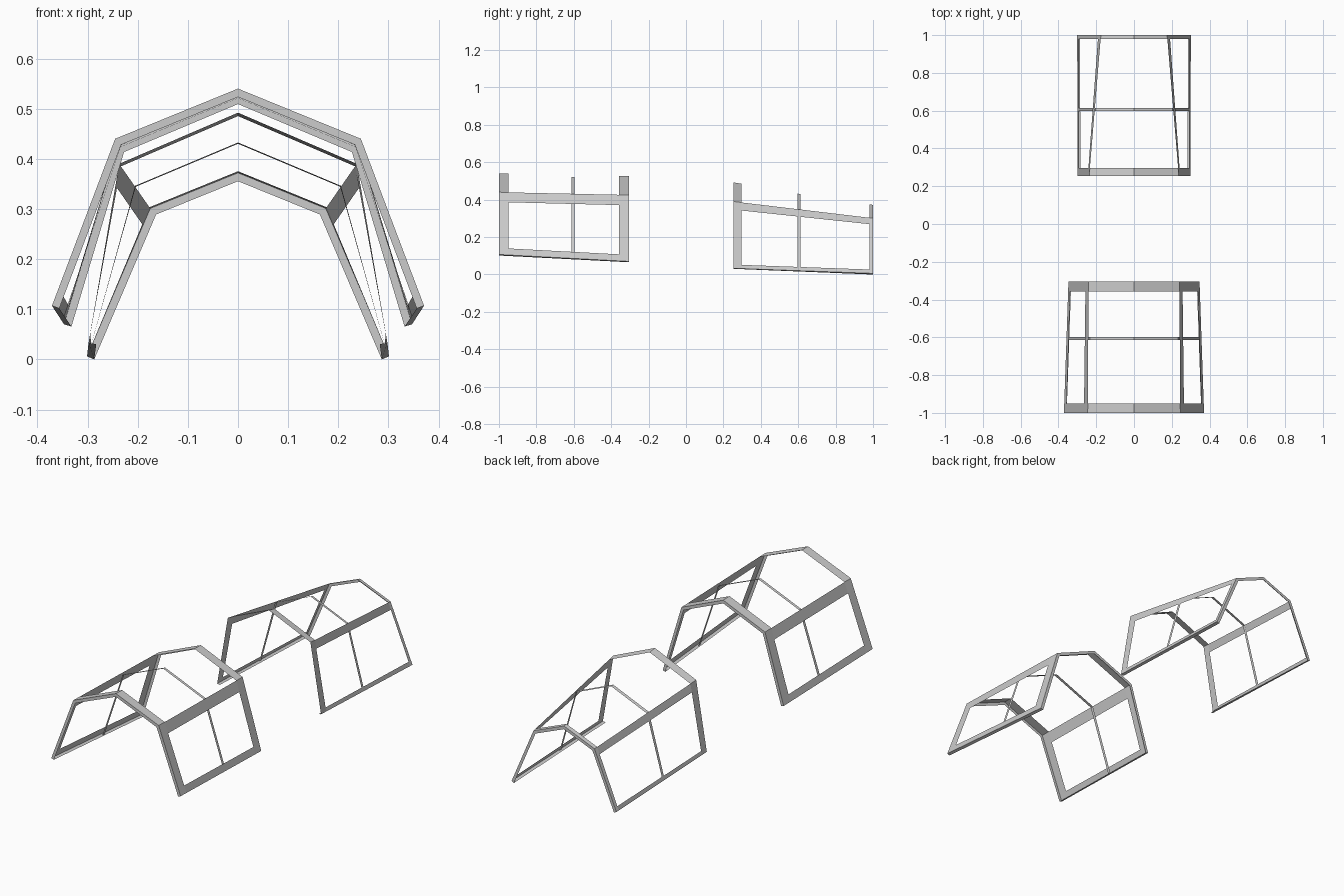
import bpy
from mathutils import Vector

if "Cube" in bpy.data.objects:
    bpy.data.objects.remove(bpy.data.objects["Cube"])


def make(name, verts, faces):
    me = bpy.data.meshes.new(name)
    me.from_pydata([tuple(v) for v in verts], [], faces)
    me.update()
    ob = bpy.data.objects.new(name, me)
    bpy.context.collection.objects.link(ob)
    return ob


def full(half):
    """Half profile (foot, shoulder, ridge) mirrored to five points."""
    return [Vector(p) for p in half] + [Vector((-x, z)) for x, z in half[-2::-1]]


def inset(pts, d):
    """Mitred inward offset of the open profile."""
    normals = []
    for a, b in zip(pts, pts[1:]):
        e = (b - a).normalized()
        normals.append(Vector((-e.y, e.x)))
    out = []
    for i, p in enumerate(pts):
        n0, n1 = normals[max(i - 1, 0)], normals[min(i, len(normals) - 1)]
        m = (n0 + n1).normalized()
        out.append(p + m * d / m.dot(n0))
    return out


def strip(name, ya, pa, yb, pb):
    verts = [(p.x, ya, p.y) for p in pa] + [(p.x, yb, p.y) for p in pb]
    n = len(pa)
    make(name, verts, [(i, i + 1, n + i + 1, n + i) for i in range(n - 1)])


def section(tag, y0, half0, y1, half1, w0, w1, rail, sill, lips, rib_y, rib_inset):
    p0, p1 = full(half0), full(half1)

    def at(y):
        t = (y - y0) / (y1 - y0)
        return [a.lerp(b, t) for a, b in zip(p0, p1)]

    ya, yb = y0 + w0, y1 - w1
    # end arches: sheet bands with an inward lip
    strip(tag + "_front_arch", y0, p0, ya, at(ya))
    strip(tag + "_rear_arch", yb, at(yb), y1, p1)
    for name, y, p, on in (("front", y0, p0, lips[0]), ("rear", y1, p1, lips[1])):
        if on:
            strip(f"{tag}_{name}_lip", y, p, y, inset(p, LIP))
    # thin middle rib
    strip(tag + "_middle_rib", rib_y - 0.008, inset(at(rib_y - 0.008), rib_inset),
          rib_y + 0.008, inset(at(rib_y + 0.008), rib_inset))

    # shoulder rails, sills and the lip under each sill
    for side, foot, shoulder in (("right", 0, 1), ("left", 4, 3)):
        def point(y, h, top):
            a, b = at(y)[foot], at(y)[shoulder]
            f = h / (b.y - a.y)
            return b.lerp(a, f) if top else a.lerp(b, f)

        strip(f"{tag}_{side}_rail",
              ya, [point(ya, 0, True), point(ya, rail[0], True)],
              yb, [point(yb, 0, True), point(yb, rail[1], True)])
        strip(f"{tag}_{side}_sill",
              ya, [point(ya, 0, False), point(ya, sill, False)],
              yb, [point(yb, 0, False), point(yb, sill, False)])
        strip(f"{tag}_{side}_sill_lip",
              y0, [p0[foot], inset(p0, LIP)[foot]],
              y1, [p1[foot], inset(p1, LIP)[foot]])


LIP = 0.0155

# front canopy frame
section("front_canopy",
        -1.0, [(0.371, 0.107), (0.245, 0.44), (0, 0.54)],
        -0.305, [(0.347, 0.07), (0.24, 0.425), (0, 0.526)],
        0.05, 0.052, (0.053, 0.055), 0.035, (True, True), -0.605, 0.01)

# rear canopy frame
section("rear_canopy",
        0.255, [(0.298, 0.033), (0.237, 0.39), (0, 0.492)],
        1.0, [(0.301, 0.006), (0.175, 0.301), (0, 0.372)],
        0.042, 0.02, (0.043, 0.034), 0.02, (False, True), 0.605, 0.004)
